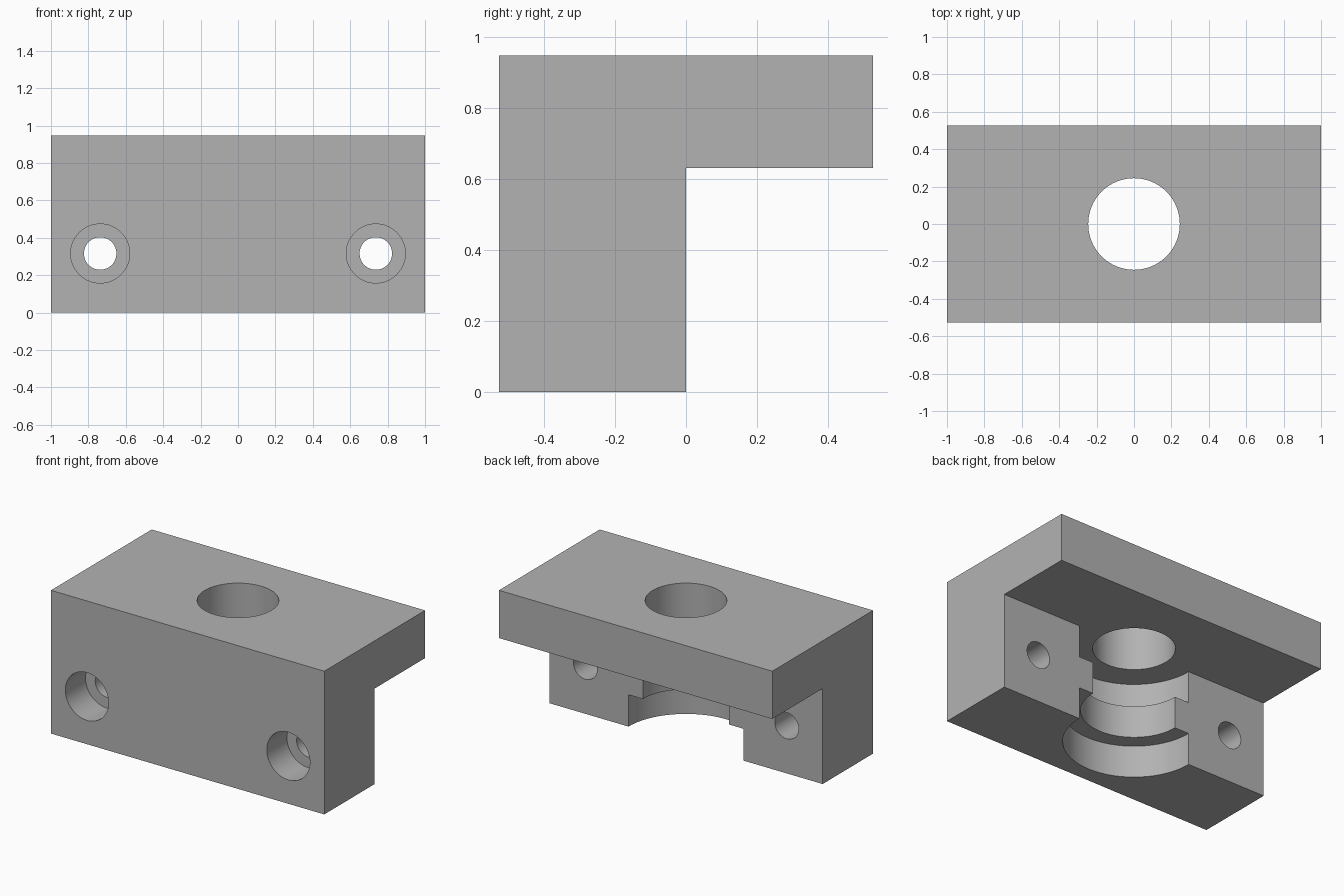
import bpy, bmesh, math
from mathutils import Matrix

if "Cube" in bpy.data.objects:
    bpy.data.objects.remove(bpy.data.objects["Cube"], do_unlink=True)

MM = 2 / 38  # the bracket is 38 units wide, scaled to 2

grey = bpy.data.materials.new("plain grey")
grey.use_nodes = True
colour = (0.45, 0.45, 0.45, 1)
grey.diffuse_color = colour
grey.node_tree.nodes["Principled BSDF"].inputs["Base Color"].default_value = colour


def add_object(name, bm):
    bmesh.ops.recalc_face_normals(bm, faces=bm.faces[:])
    mesh = bpy.data.meshes.new(name)
    bm.to_mesh(mesh)
    bm.free()
    mesh.materials.append(grey)
    obj = bpy.data.objects.new(name, mesh)
    bpy.context.collection.objects.link(obj)
    return obj


def turned_cutter(name, profile, matrix=Matrix(), sides=96):
    """Solid of revolution about z from (radius, height) points."""
    bm = bmesh.new()
    rings = []
    for r, h in profile:
        angles = [math.tau * i / sides for i in range(sides)]
        rings.append([bm.verts.new((r * MM * math.cos(a), r * MM * math.sin(a), h * MM))
                      for a in angles])
    for low, high in zip(rings, rings[1:]):
        for i in range(sides):
            j = (i + 1) % sides
            bm.faces.new((low[i], low[j], high[j], high[i]))
    bm.faces.new(rings[0][::-1])
    bm.faces.new(rings[-1])
    bm.transform(matrix)
    obj = add_object(name, bm)
    obj.hide_render = True
    return obj


# L-shaped body: half-depth block with a full-depth plate on top
bm = bmesh.new()
outline = [(-10, 0), (0, 0), (0, 12), (10, 12), (10, 18), (-10, 18)]
face = bm.faces.new([bm.verts.new((-1, y * MM, z * MM)) for y, z in outline])
side = bmesh.ops.extrude_face_region(bm, geom=[face])["geom"]
bmesh.ops.translate(bm, vec=(2, 0, 0),
                    verts=[v for v in side if isinstance(v, bmesh.types.BMVert)])
bracket = add_object("mount_bracket", bm)

# Grooved central bore, narrowing to a round hole through the plate
cutters = [turned_cutter("bore_cutter", [(8, -2), (8, 4), (6, 4), (6, 8),
                                         (8, 8), (8, 12), (4.65, 12), (4.65, 20)])]

# Counterbored screw holes from front to back
for name, x in (("right", -14), ("left", 14)):
    place = Matrix.Translation((x * MM, -10 * MM, 6 * MM)) @ Matrix.Rotation(-math.pi / 2, 4, "X")
    cutters.append(turned_cutter(name + "_screw_cutter",
                                 [(3, -2), (3, 4), (1.65, 4), (1.65, 12)], place, 64))

bpy.ops.object.select_all(action="DESELECT")
bpy.context.view_layer.objects.active = bracket
bracket.select_set(True)
for cutter in cutters:
    mod = bracket.modifiers.new(cutter.name, "BOOLEAN")
    mod.operation = "DIFFERENCE"
    mod.solver = "EXACT"
    mod.object = cutter
    bpy.ops.object.modifier_apply(modifier=mod.name)
    bpy.data.objects.remove(cutter, do_unlink=True)

bpy.ops.object.shade_smooth_by_angle(angle=math.radians(30))
